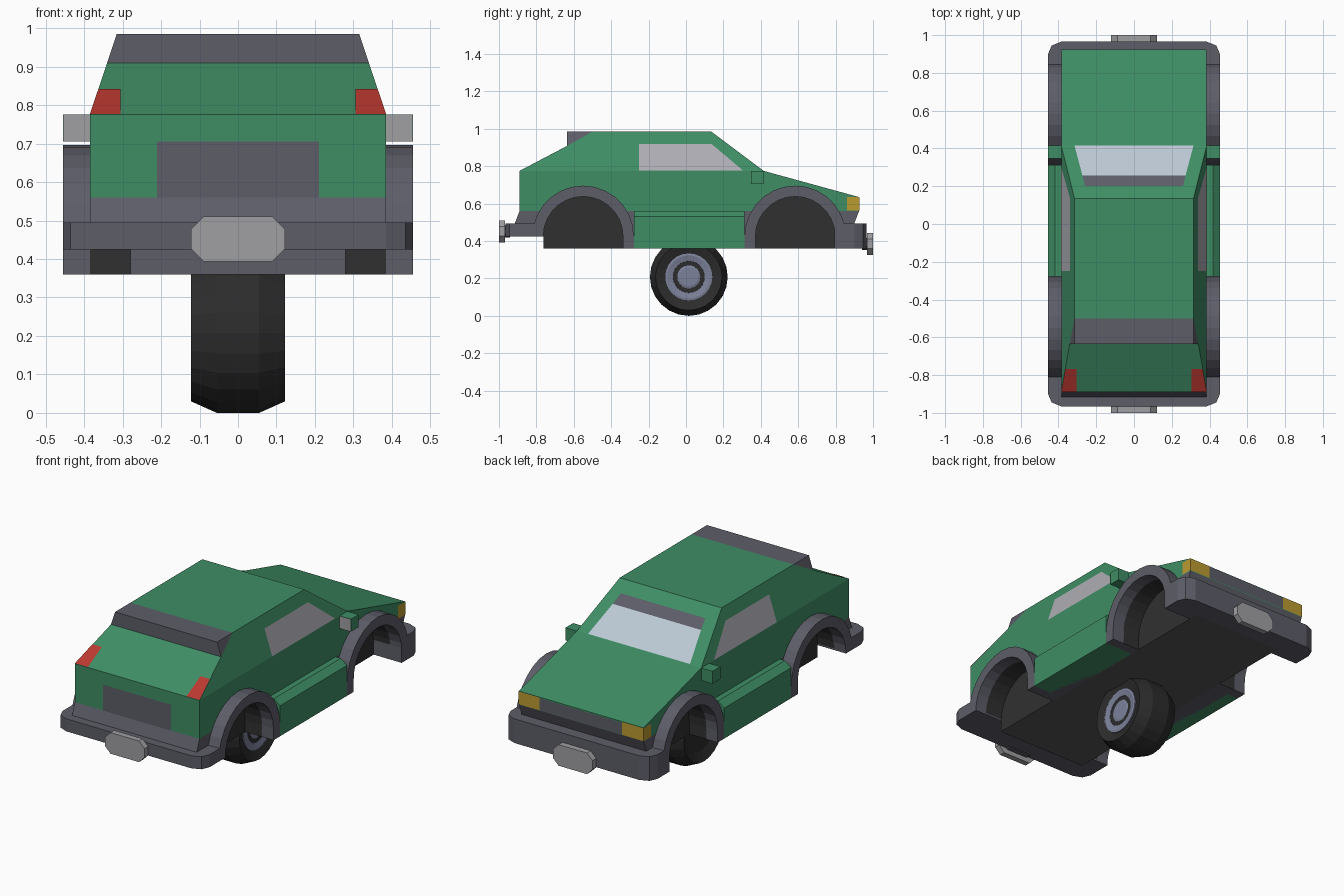
import bpy, bmesh
from math import sin, cos, pi

if "Cube" in bpy.data.objects:
    bpy.data.objects.remove(bpy.data.objects["Cube"])


def mat(name, r, g, b):
    m = bpy.data.materials.new(name)
    m.diffuse_color = (r, g, b, 1)
    m.use_nodes = True
    m.node_tree.nodes["Principled BSDF"].inputs["Base Color"].default_value = m.diffuse_color
    return m


GREEN = mat("paint_green", .05, .27, .13)
TRIM = mat("trim_grey", .11, .11, .14)
DARK = mat("well_dark", .03, .03, .03)
UNDER = mat("underbody", .09, .09, .09)
GLASS = mat("windscreen_glass", .50, .58, .66)
SIDEGLASS = mat("side_glass", .42, .42, .46)
PLATE = mat("plate_grey", .35, .35, .37)
RED = mat("lamp_red", .5, .04, .03)
AMBER = mat("lamp_amber", .5, .33, .03)
TYRE = mat("tyre_black", .025, .025, .025)
RIM = mat("rim_grey", .20, .22, .32)


def finish(name, bm, *mats):
    if len(bm.faces) > 1:
        bmesh.ops.recalc_face_normals(bm, faces=bm.faces[:])
    me = bpy.data.meshes.new(name)
    bm.to_mesh(me)
    bm.free()
    for m in mats:
        me.materials.append(m)
    ob = bpy.data.objects.new(name, me)
    bpy.context.collection.objects.link(ob)
    return ob


def loft(name, a, b, m):
    """Closed solid between two matching loops."""
    bm = bmesh.new()
    va, vb = [bm.verts.new(p) for p in a], [bm.verts.new(p) for p in b]
    bm.faces.new(va)
    bm.faces.new(vb[::-1])
    for i in range(len(va)):
        j = (i + 1) % len(va)
        bm.faces.new((va[i], vb[i], vb[j], va[j]))
    return finish(name, bm, m)


def along_x(name, yz, x0, x1, m):
    return loft(name, [(x0, y, z) for y, z in yz], [(x1, y, z) for y, z in yz], m)


def along_y(name, xz, y0, y1, m):
    return loft(name, [(x, y0, z) for x, z in xz], [(x, y1, z) for x, z in xz], m)


def along_z(name, xy, z0, z1, m):
    return loft(name, [(x, y, z0) for x, y in xy], [(x, y, z1) for x, y in xy], m)


def panel(name, pts, m):
    bm = bmesh.new()
    bm.faces.new([bm.verts.new(p) for p in pts])
    return finish(name, bm, m)


def half_width(z):
    return .385 - max(0, z - .775) / 3


def tapered(name, yz, m):
    return loft(name, [(-half_width(z), y, z) for y, z in yz],
                [(half_width(z), y, z) for y, z in yz], m)


# painted body, cabin and rear spoiler
body = tapered("body", [(-.89, .56), (-.89, .775), (.415, .775), (.925, .635), (.925, .56)], GREEN)
tapered("cabin", [(-.89, .775), (-.635, .909), (-.5, .985), (.135, .985), (.415, .775)], GREEN)
tapered("spoiler", [(-.635, .909), (-.635, .985), (-.5, .985)], TRIM)

# grey lower body
skirt = along_x("lower_body", [(-.89, .56), (-.915, .495), (-.915, .425), (-.762, .425), (-.762, .36),
                               (.93, .36), (.9, .495), (.925, .56)], -.385, .385, TRIM)
panel("underbody_plate", [(-.28, -.762, .358), (.28, -.762, .358), (.28, .85, .358), (-.28, .85, .358)], UNDER)

# wheel arches and the wells cut through the body
R_IN, R_OUT, AZ, N = .213, .271, .425, 14


def arc(cy, r):
    return [(cy + r * cos(pi * i / N), AZ + r * sin(pi * i / N)) for i in range(N + 1)]


for label, cy, back_leg in (("rear", -.55, .425), ("front", .584, .36)):
    inner, outer = arc(cy, R_IN), arc(cy, R_OUT)
    ring = [(cy + R_OUT, .36)] + outer
    if back_leg < AZ:
        ring += [(cy - R_OUT, back_leg), (cy - R_IN, back_leg)]
    ring += inner[::-1] + [(cy + R_IN, .36)]
    for s, side in ((1, "right"), (-1, "left")):
        along_x(f"{label}_arch_{side}", ring, s * .38, s * .455, TRIM)
        cut = along_x(f"{label}_well_cutter_{side}",
                      [(cy + R_IN, .3)] + inner + [(cy - R_IN, .3)], s * .28, s * .5, DARK)
        cut.hide_render = True
        cut.hide_set(True)
        for ob in (body, skirt):
            mod = ob.modifiers.new("well", "BOOLEAN")
            mod.operation, mod.object, mod.solver = "DIFFERENCE", cut, "EXACT"
            mod.material_mode = "TRANSFER"

# bumpers with rounded corners, and octagonal plates on brackets
for label, s, y_in, z0, pz in (("rear", -1, .762, .425, .452), ("front", 1, .795, .36, .385)):
    half = [(.455, y_in), (.455, .9), (.436, .945), (.385, .965)]
    outline = [(x, s * y) for x, y in half] + [(-x, s * y) for x, y in half[::-1]]
    along_z(f"{label}_bumper", outline, z0, .495, TRIM)
    w, h, c = .122, .059, .034
    octagon = [(w, h - c), (w - c, h), (c - w, h), (-w, h - c),
               (-w, c - h), (c - w, -h), (w - c, -h), (w, c - h)]
    along_y(f"{label}_plate", [(x, pz + z) for x, z in octagon], s * .967, s * 1.0, PLATE)
    along_y(f"{label}_plate_bracket", [(x * .75, pz + z * .55) for x, z in octagon],
            s * .94, s * .97, TRIM)

# parts repeated on both sides
E = .002
for s, side in ((1, "right"), (-1, "left")):
    along_y(f"sill_{side}", [(s * x, z) for x, z in
            ((.28, .36), (.455, .36), (.455, .53), (.417, .56), (.28, .56))], -.279, .313, GREEN)
    panel(f"side_window_{side}", [(s * (half_width(z) + E), y, z) for y, z in
          ((-.25, .777), (.305, .777), (.135, .92), (-.25, .92))], SIDEGLASS)
    along_x(f"mirror_{side}", [(.347, .705), (.415, .705), (.415, .775), (.347, .775)],
            s * .38, s * .455, GREEN)
    panel(f"mirror_glass_{side}", [(s * x, .345, z) for x, z in
          ((.385, .706), (.454, .706), (.454, .774), (.385, .774))], PLATE)
    panel(f"tail_light_{side}", [(s * x, y, z + E) for x, y, z in
          ((.305, -.89, .775), (.385, -.89, .775), (.363, -.767, .84), (.305, -.767, .84))], RED)
    panel(f"headlight_front_{side}", [(s * x, .925 + E, z) for x, z in
          ((.255, .562), (.387, .562), (.387, .634), (.255, .634))], AMBER)
    panel(f"headlight_side_{side}", [(s * .387, y, z) for y, z in
          ((.86, .562), (.927, .562), (.927, .634), (.86, .635))], AMBER)

# windscreen, its shade strip, grille and rear panel


def on_screen(x, y):
    return (x, y + E, .985 - (y - .135) * .75 + E)


panel("windscreen", [on_screen(*p) for p in ((-.315, .413), (.315, .413), (.273, .255), (-.273, .255))], GLASS)
panel("windscreen_shade", [on_screen(*p) for p in ((-.273, .255), (.273, .255), (.26, .2), (-.26, .2))], TRIM)
panel("grille", [(-.255, .927, .562), (.255, .927, .562), (.255, .927, .63), (-.255, .927, .63)], TRIM)
panel("rear_panel", [(-.21, -.892, .56), (.21, -.892, .56), (.21, -.892, .705), (-.21, -.892, .705)], TRIM)


# single wheel below the middle of the car, turned about the x axis
def lathe(name, profile, m, segs=24, cy=.015, cz=.208):
    bm = bmesh.new()
    rings = [[bm.verts.new((x, cy + r * sin(2 * pi * i / segs), cz + r * cos(2 * pi * i / segs)))
              for i in range(segs)] for x, r in profile]
    for a, b in zip(rings, rings[1:]):
        for i in range(segs):
            j = (i + 1) % segs
            bm.faces.new((a[i], a[j], b[j], b[i]))
    bm.faces.new(rings[0])
    bm.faces.new(rings[-1])
    return finish(name, bm, m)


lathe("tyre", [(-.10, .126), (-.122, .178), (-.055, .208), (.055, .208), (.122, .178), (.105, .126)], TYRE)
lathe("rim", [(.08, .126), (.112, .126), (.114, .115), (.107, .085), (.085, .08),
              (.085, .066), (.106, .062), (.11, .05)], RIM)
